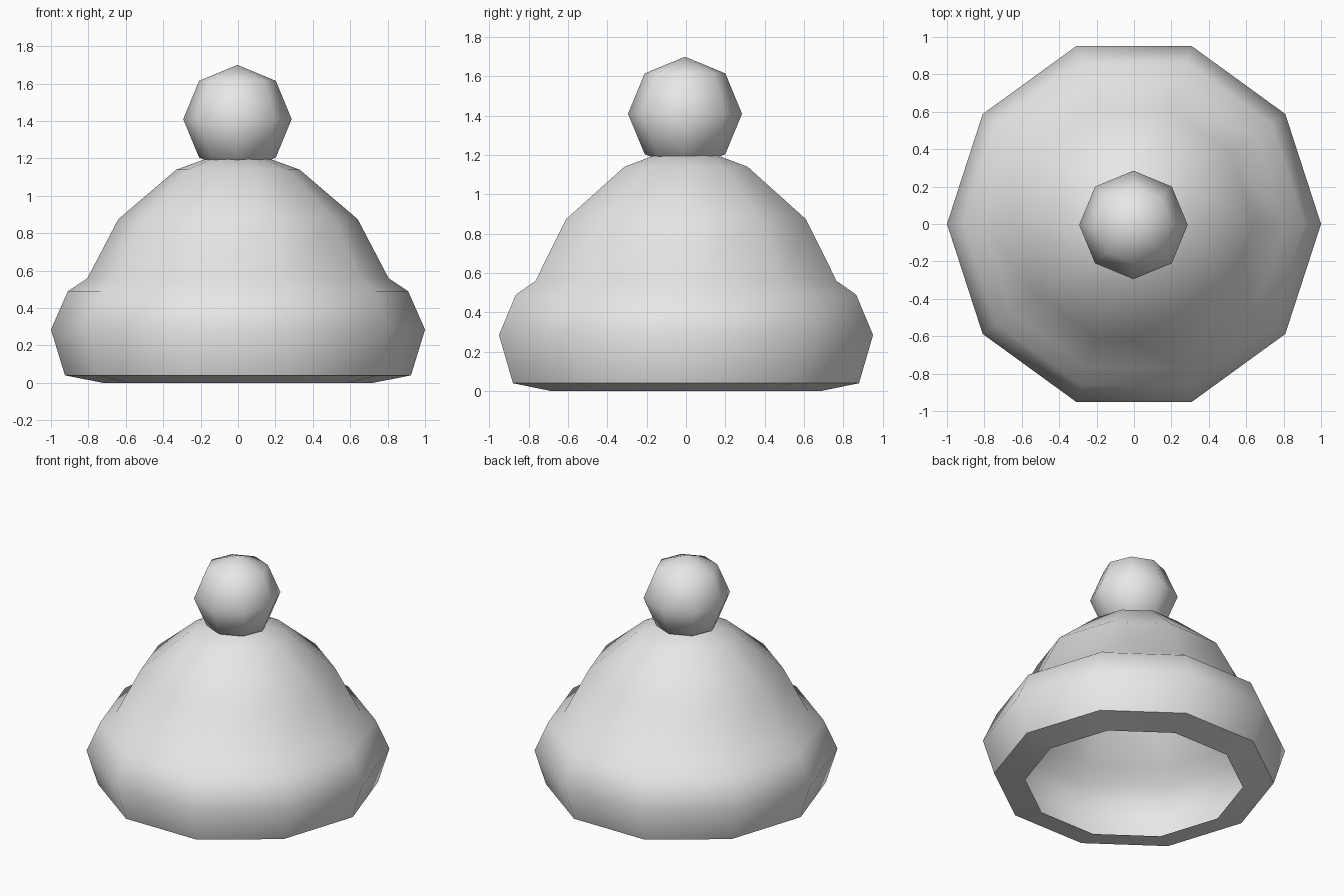
import bpy
import bmesh
from math import cos, sin, tau, radians

cube = bpy.data.objects.get("Cube")
if cube:
    bpy.data.objects.remove(cube, do_unlink=True)

# One plain wool colour
wool = bpy.data.materials.new("light_grey_wool")
wool.use_nodes = True
colour = (0.8, 0.8, 0.8, 1)
wool.diffuse_color = colour
wool.node_tree.nodes["Principled BSDF"].inputs["Base Color"].default_value = colour


def finish(name, bm):
    """Turn a bmesh into a smooth shaded object."""
    bmesh.ops.recalc_face_normals(bm, faces=bm.faces)
    mesh = bpy.data.meshes.new(name)
    bm.to_mesh(mesh)
    bm.free()
    mesh.materials.append(wool)
    obj = bpy.data.objects.new(name, mesh)
    bpy.context.collection.objects.link(obj)
    bpy.ops.object.select_all(action="DESELECT")
    obj.select_set(True)
    bpy.context.view_layer.objects.active = obj
    bpy.ops.object.shade_smooth_by_angle(angle=radians(60))
    return obj


# Hat shell: open rim, folded cuff and domed crown, turned with ten sides
SIDES = 10
rim = [(0.72, 0.0), (0.925, 0.04)]
cuff = [(1.0, 0.285), (0.91, 0.49)]
crown = [(0.805, 0.56), (0.64, 0.875), (0.33, 1.14)]
bm = bmesh.new()
rings = [[bm.verts.new((r * cos(tau * i / SIDES), r * sin(tau * i / SIDES), z))
          for i in range(SIDES)] for r, z in rim + cuff + crown]
for low, high in zip(rings, rings[1:]):
    for i in range(SIDES):
        j = (i + 1) % SIDES
        bm.faces.new((low[i], low[j], high[j], high[i]))
tip = bm.verts.new((0, 0, 1.26))
for i in range(SIDES):
    bm.faces.new((rings[-1][i], rings[-1][(i + 1) % SIDES], tip))
finish("hat_shell", bm)

# Pompom: low-poly ball sunk slightly into the crown
bm = bmesh.new()
bmesh.ops.create_uvsphere(bm, u_segments=8, v_segments=4, radius=0.29)
pompom = finish("pompom", bm)
pompom.location = (-0.003, -0.005, 1.41)
